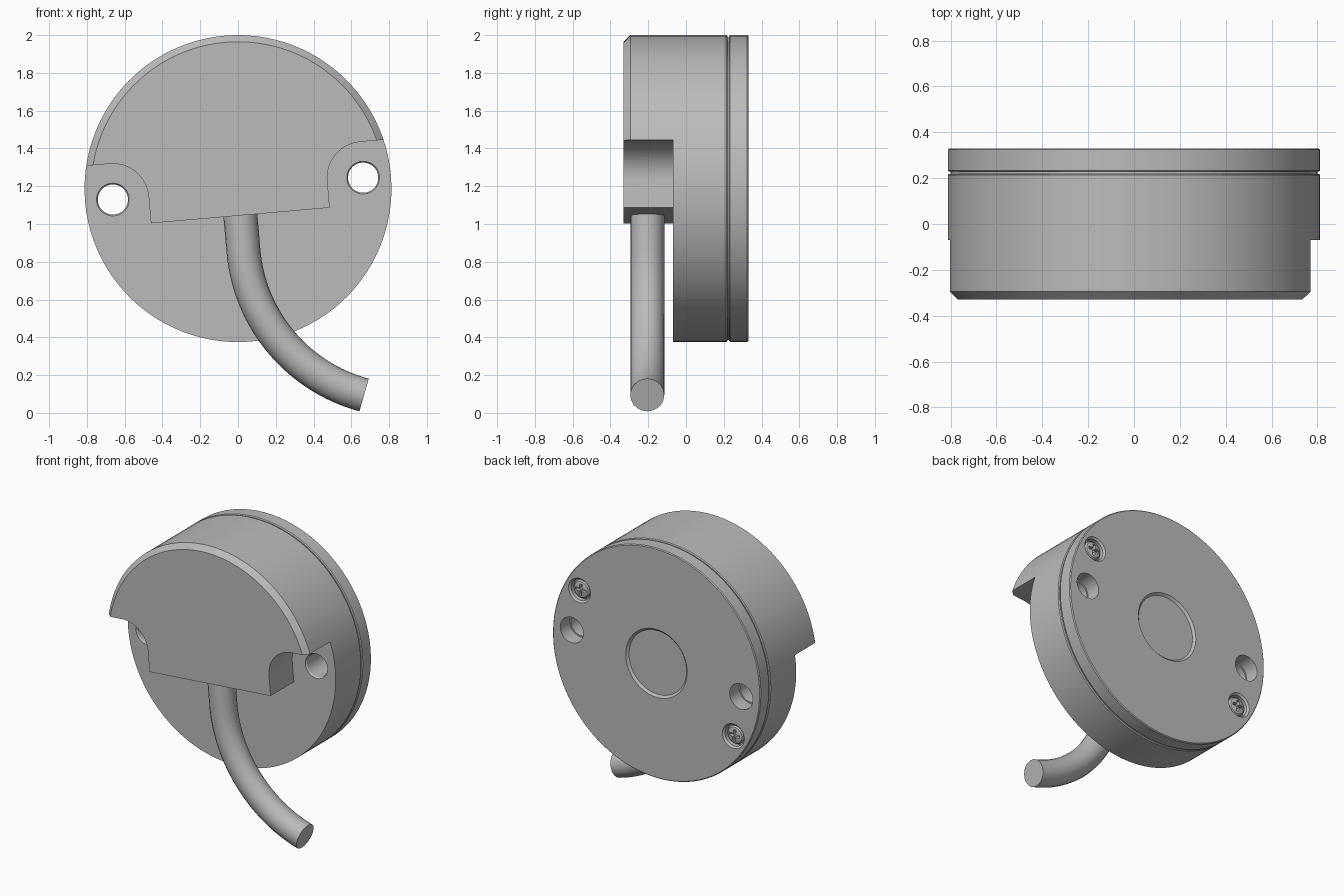
import bpy, bmesh
from math import sin, cos, pi, radians
from mathutils import Matrix

if "Cube" in bpy.data.objects:
    bpy.data.objects.remove(bpy.data.objects["Cube"], do_unlink=True)

RADIUS = 0.8125
HOLE_X = 0.665
FRONT, STEP, SEAM, BACK = -0.33, -0.07, 0.225, 0.33

grey = bpy.data.materials.new("satin_grey")
grey.use_nodes = True
grey.diffuse_color = (0.5, 0.5, 0.5, 1)
grey.node_tree.nodes["Principled BSDF"].inputs["Base Color"].default_value = (0.5, 0.5, 0.5, 1)


def make_object(name, bm):
    bmesh.ops.remove_doubles(bm, verts=bm.verts, dist=1e-5)
    bmesh.ops.recalc_face_normals(bm, faces=bm.faces)
    mesh = bpy.data.meshes.new(name)
    bm.to_mesh(mesh)
    bm.free()
    mesh.materials.append(grey)
    obj = bpy.data.objects.new(name, mesh)
    bpy.context.collection.objects.link(obj)
    return obj


def lathe(name, profile, x=0, z=0, steps=96):
    """Turn a (radius, y) profile around the y axis."""
    bm = bmesh.new()
    verts = [bm.verts.new((r, y, 0)) for r, y in profile]
    edges = [bm.edges.new(pair) for pair in zip(verts, verts[1:])]
    bmesh.ops.spin(bm, geom=verts + edges, cent=(0, 0, 0), axis=(0, 1, 0),
                   angle=2 * pi, steps=steps)
    bmesh.ops.translate(bm, verts=bm.verts, vec=(x, 0, z))
    return make_object(name, bm)


def prism(name, outline, y0, y1):
    """Extrude an (x, z) outline along y."""
    bm = bmesh.new()
    face = bm.faces.new([bm.verts.new((x, y0, z)) for x, z in outline])
    new = bmesh.ops.extrude_face_region(bm, geom=[face])["geom"]
    moved = [v for v in new if isinstance(v, bmesh.types.BMVert)]
    bmesh.ops.translate(bm, verts=moved, vec=(0, y1 - y0, 0))
    return make_object(name, bm)


def activate(obj):
    bpy.ops.object.select_all(action='DESELECT')
    obj.select_set(True)
    bpy.context.view_layer.objects.active = obj


def cut(obj, cutter):
    mod = obj.modifiers.new("cut", 'BOOLEAN')
    mod.operation = 'DIFFERENCE'
    mod.solver = 'EXACT'
    mod.object = cutter
    activate(obj)
    bpy.ops.object.modifier_apply(modifier=mod.name)
    bpy.data.objects.remove(cutter, do_unlink=True)


# Housing: turned drum with a chamfered front and a narrow neck at the seam
housing = lathe("housing", [
    (0, FRONT), (RADIUS - 0.035, FRONT), (RADIUS, FRONT + 0.035),
    (RADIUS, SEAM - 0.012), (RADIUS - 0.006, SEAM - 0.006),
    (RADIUS - 0.012, SEAM - 0.006), (RADIUS - 0.012, SEAM), (0, SEAM)])

# Lower front is cut back, with rounded notches around the mounting holes
notch = 0.19
right = [(HOLE_X - notch * cos(a), notch * sin(a))
         for a in [radians(90 * i / 16) for i in range(17)]]
right = [(HOLE_X - notch, -0.143)] + right + [(1, notch), (1, -1)]
cut(housing, prism("front_cutter", right + [(-x, z) for x, z in reversed(right)], -0.5, STEP))

# Back plate with softened edges and a shallow central recess
plate = lathe("back_plate", [
    (0, SEAM), (RADIUS - 0.012, SEAM), (RADIUS - 0.012, SEAM + 0.003),
    (RADIUS - 0.006, SEAM + 0.003), (RADIUS, SEAM + 0.009),
    (RADIUS, BACK - 0.006), (RADIUS - 0.006, BACK),
    (0.24, BACK), (0.225, BACK - 0.015), (0, BACK - 0.015)])

parts = [housing, plate]
for side, label in ((1, "left"), (-1, "right")):
    # Mounting hole, chamfered in front and wider through the plate
    hx = side * HOLE_X
    cut(housing, lathe("hole_cutter", [
        (0, STEP - 0.02), (0.1, STEP - 0.02), (0.08, STEP + 0.01),
        (0.08, 0.5), (0, 0.5)], hx, 0, 40))
    cut(plate, lathe("hole_cutter", [
        (0, 0.1), (0.09, 0.1), (0.09, 0.5), (0, 0.5)], hx, 0, 40))

    # Counterbored screw with a cross slot
    sx, sz = side * 0.63, side * 0.3
    cut(plate, lathe("screw_cutter", [
        (0, 0.285), (0.074, 0.285), (0.074, BACK - 0.012),
        (0.096, BACK + 0.01), (0, BACK + 0.01)], sx, sz, 40))
    screw = lathe(label + "_screw", [
        (0, 0.28), (0.064, 0.28), (0.064, 0.302), (0.055, 0.313),
        (0.03, 0.32), (0, 0.322)], sx, sz, 40)
    for w, h in ((0.04, 0.01), (0.01, 0.04)):
        box = [(sx - w, sz - h), (sx + w, sz - h), (sx + w, sz + h), (sx - w, sz + h)]
        cut(screw, prism("slot_cutter", box, 0.295, 0.4))
    parts.append(screw)

# Cable: short straight run, then a sweeping bend
bend = 0.866
path = [(0, -0.1), (0, -0.22)]
for i in range(33):
    a = radians(70 * i / 32)
    path.append((bend - bend * cos(a), -0.333 - bend * sin(a)))
curve = bpy.data.curves.new("cable", 'CURVE')
curve.dimensions = '3D'
curve.bevel_depth = 0.09
curve.bevel_resolution = 8
curve.use_fill_caps = True
spline = curve.splines.new('POLY')
spline.points.add(len(path) - 1)
for point, (x, z) in zip(spline.points, path):
    point.co = (x, -0.205, z, 1)
curve.materials.append(grey)
cable = bpy.data.objects.new("cable", curve)
bpy.context.collection.objects.link(cable)
activate(cable)
bpy.ops.object.convert(target='MESH')
parts.append(bpy.context.view_layer.objects.active)

# Tilt everything slightly, lift to the ground and smooth the round faces
place = Matrix.Translation((0, 0, 2 - RADIUS)) @ Matrix.Rotation(radians(-5), 4, 'Y')
for obj in parts:
    obj.data.transform(place)
    activate(obj)
    bpy.ops.object.shade_smooth_by_angle(angle=radians(30))
